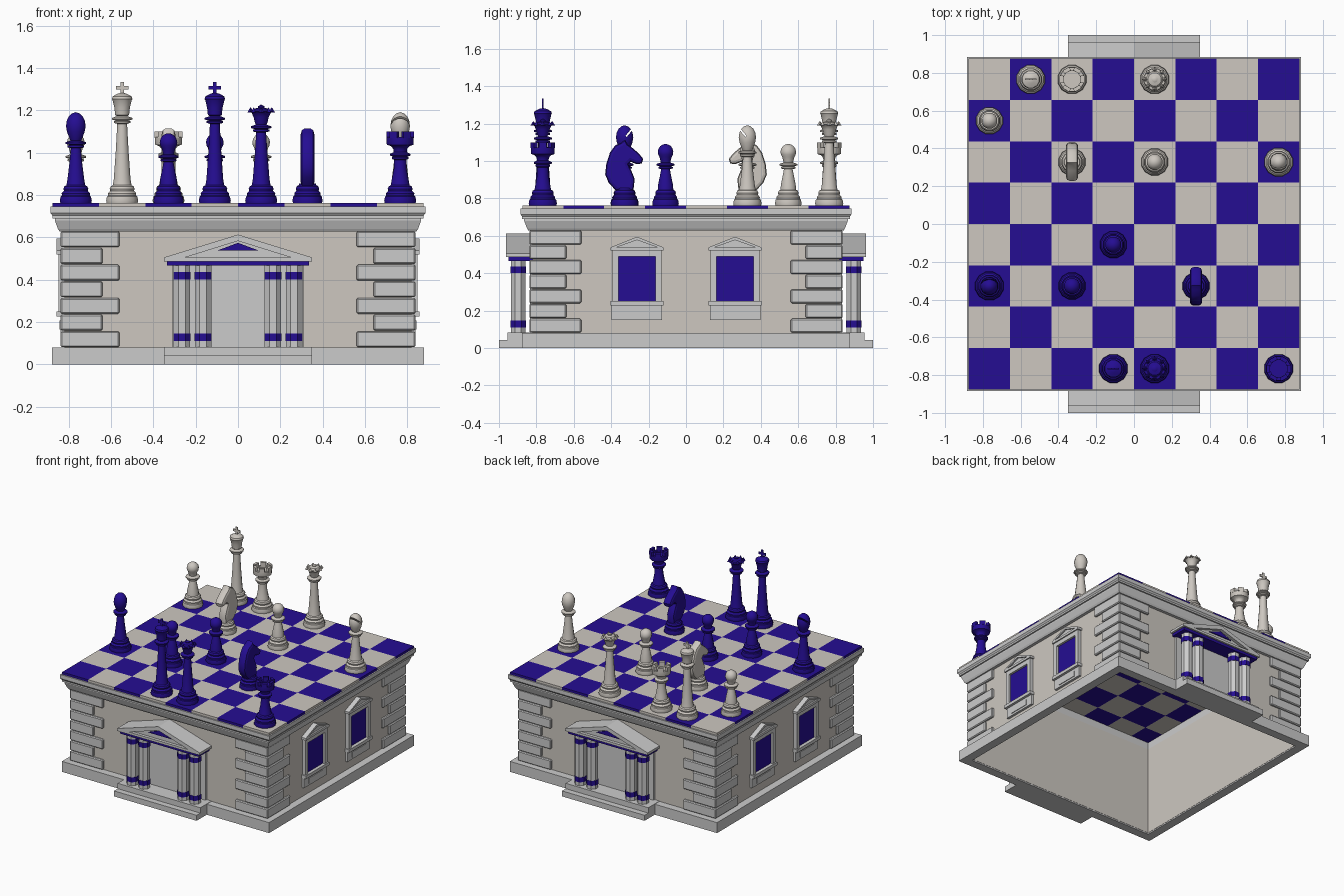
import bpy, bmesh
from math import pi, cos, sin, radians, sqrt
from mathutils import Matrix, Vector

if "Cube" in bpy.data.objects:
    bpy.data.objects.remove(bpy.data.objects["Cube"])


def material(name, rgb):
    m = bpy.data.materials.new(name)
    m.diffuse_color = (*rgb, 1)
    m.use_nodes = True
    m.node_tree.nodes["Principled BSDF"].inputs["Base Color"].default_value = m.diffuse_color
    return m


BLUE = material("blue", (0.018, 0.004, 0.29))
CREAM = material("cream", (0.61, 0.575, 0.53))


def box(bm, x0, x1, y0, y1, z0, z1):
    m = Matrix.Translation(((x0 + x1) / 2, (y0 + y1) / 2, (z0 + z1) / 2))
    bmesh.ops.create_cube(bm, size=1, matrix=m @ Matrix.Diagonal((x1 - x0, y1 - y0, z1 - z0, 1)))


def prism(bm, pts, a, b, axis):
    put = (lambda p, t: (p[0], t, p[1])) if axis == "y" else (lambda p, t: (p[0], p[1], t))
    lo, hi = ([bm.verts.new(put(p, t)) for p in pts] for t in (a, b))
    bm.faces.new(lo)
    bm.faces.new(hi[::-1])
    for i in range(len(pts)):
        j = (i + 1) % len(pts)
        bm.faces.new((lo[i], lo[j], hi[j], hi[i]))


def lathe(bm, prof, n=12, closed=False, cx=0, cy=0):
    # revolve (radius, height) points; half-step phase puts flat sides on the axes
    rings = []
    for r, z in prof:
        if r == 0:
            rings.append([bm.verts.new((cx, cy, z))] * n)
        else:
            rings.append([bm.verts.new((cx + r * cos(2 * pi * (k + .5) / n),
                                        cy + r * sin(2 * pi * (k + .5) / n), z)) for k in range(n)])
    for i in range(len(rings) if closed else len(rings) - 1):
        a, b = rings[i], rings[(i + 1) % len(rings)]
        for k in range(n):
            q = list(dict.fromkeys((a[k], a[(k + 1) % n], b[(k + 1) % n], b[k])))
            bm.faces.new(q)


def finish(name, bm, mat=None, loc=(0, 0, 0), rot=0, smooth=False):
    bmesh.ops.recalc_face_normals(bm, faces=bm.faces)
    me = bpy.data.meshes.new(name)
    bm.to_mesh(me)
    bm.free()
    ob = bpy.data.objects.new(name, me)
    bpy.context.collection.objects.link(ob)
    ob.location = loc
    ob.rotation_euler.z = rot
    if mat:
        me.materials.append(mat)
    bpy.ops.object.select_all(action='DESELECT')
    ob.select_set(True)
    bpy.context.view_layer.objects.active = ob
    if smooth:
        bpy.ops.object.shade_smooth_by_angle(angle=radians(35))
    return ob


def square_ring(name, prof, mat=None):
    bm = bmesh.new()
    lathe(bm, [(h * sqrt(2), z) for h, z in prof], 4, True)
    finish(name, bm, mat)


# hollow building: plinth, walls, stepped cornice
square_ring("plinth", [(.81, 0), (.877, 0), (.877, .08), (.81, .08)])
square_ring("walls", [(.808, .01), (.82, .01), (.82, .69), (.808, .69)], CREAM)
square_ring("cornice", [(.809, .627), (.842, .627), (.85, .64), (.865, .68), (.865, .69), (.876, .69),
                        (.876, .703), (.885, .715), (.885, .745), (.809, .745)])

# chequered board
S = 1.75 / 8
for parity, mat in enumerate((BLUE, CREAM)):
    bm = bmesh.new()
    for i in range(8):
        for j in range(8):
            if (i + j) % 2 == parity:
                box(bm, (i - 4) * S, (i - 3) * S, (j - 4) * S, (j - 3) * S, .744, .763)
    finish(("dark" if parity == 0 else "light") + "_squares", bm, mat)

# corner stones, alternately long and short
bm = bmesh.new()
row = .55 / 7
for k in range(7):
    o, i, e = .838, .815, (.56 if k % 2 == 0 else .64)
    for sx in (1, -1):
        for sy in (1, -1):
            L = [(o, o), (e, o), (e, i), (i, i), (i, e), (o, e)]
            prism(bm, [(x * sx, y * sy) for x, y in L], .08 + k * row + .002, .08 + (k + 1) * row - .002, "z")
quoins = finish("corner_stones", bm)
bev = quoins.modifiers.new("bevel", 'BEVEL')
bev.width, bev.segments = .006, 1

# porches at front and back
for side, rot in (("front", 0), ("back", pi)):
    bm = bmesh.new()
    box(bm, -.35, .35, -1, -.82, 0, .042)
    box(bm, -.35, .35, -.955, -.82, .042, .083)
    finish(side + "_steps", bm, rot=rot)
    bm = bmesh.new()
    box(bm, -.31, .31, -.835, -.815, .08, .47)
    finish(side + "_door_panel", bm, rot=rot)
    cols, bands = bmesh.new(), bmesh.new()
    for x in (-.265, -.165, .165, .265):
        lathe(cols, [(0, .08), (.042, .08), (.042, .468), (0, .468)], 8, cx=x, cy=-.897)
        for z in (.11, .40):
            lathe(bands, [(0, z), (.044, z), (.044, z + .037), (0, z + .037)], 8, cx=x, cy=-.897)
    finish(side + "_columns", cols, rot=rot)
    finish(side + "_column_bands", bands, BLUE, rot=rot)
    bm = bmesh.new()
    box(bm, -.335, .335, -.95, -.82, .466, .487)
    prism(bm, [(-.1, .537), (.1, .537), (0, .574)], -.948, -.9, "y")
    finish(side + "_blue_trim", bm, BLUE, rot=rot)
    bm = bmesh.new()
    box(bm, -.35, .35, -.963, -.82, .487, .505)
    prism(bm, [(-.34, .505), (.34, .505), (0, .605)], -.94, -.82, "y")
    prism(bm, [(-.35, .505), (-.25, .505), (0, .583), (.25, .505), (.35, .505), (0, .613)], -.963, -.82, "y")
    finish(side + "_pediment", bm, rot=rot)

# two windows on each side
for side, rot in (("right", pi / 2), ("left", -pi / 2)):
    stone, glass = bmesh.new(), bmesh.new()
    for c in (-.262, .262):
        for s in (-1, 1):
            x0, x1 = sorted((c + s * .1, c + s * .132))
            box(stone, x0, x1, -.848, -.815, .25, .52)
        box(stone, c - .132, c + .132, -.848, -.815, .488, .52)
        box(stone, c - .142, c + .142, -.857, -.815, .52, .538)
        prism(stone, [(c - .125, .538), (c + .125, .538), (c, .585)], -.845, -.815, "y")
        prism(stone, [(c - .142, .538), (c - .11, .538), (c, .577), (c + .11, .538), (c + .142, .538),
                      (c, .595)], -.857, -.815, "y")
        box(stone, c - .142, c + .142, -.857, -.815, .226, .25)
        box(stone, c - .135, c + .135, -.838, -.815, .15, .226)
        box(stone, c - .083, c + .083, -.843, -.815, .165, .207)
        box(glass, c - .102, c + .102, -.832, -.815, .248, .49)
    finish(side + "_window_frames", stone, rot=rot)
    finish(side + "_window_panes", glass, BLUE, rot=rot)

# chess piece profiles, heights measured from the board
BASE = [(0, 0), (.076, 0), (.078, .012), (.074, .03), (.068, .034), (.069, .045), (.058, .056),
        (.061, .066), (.056, .078), (.046, .083)]


def stem(z, r=.024, w=.05):
    # tapering shaft ending in a double collar
    return [(.041, .11), (.031, .11 + (z - .11) * .5), (r, z - .012), (w * .8, z - .008), (w * .8, z),
            (r + .006, z + .003), (w, z + .008), (w, z + .016), (r + .002, z + .024)]


HEAD = {
    "pawn": stem(.205) + [(.043 * sin(a), .285 - .043 * cos(a)) for a in (.9, 1.25, 1.6, 2, 2.4, 2.8)] + [(0, .328)],
    "rook": stem(.215, .03) + [(.034, .255), (.046, .268), (.064, .274), (.066, .28), (.066, .31),
                               (.046, .31), (.046, .30), (0, .30)],
    "bishop": stem(.27) + [(.03, .302), (.043, .335), (.048, .362), (.044, .388), (.034, .408),
                           (.019, .422), (0, .428)],
    "queen": stem(.345) + [(.031, .38), (.037, .405), (.047, .425), (.058, .432), (.044, .434), (.036, .444),
                           (.015, .449), (.016, .456), (0, .464)],
    "king": stem(.385) + [(.034, .415), (.038, .45), (.047, .485), (.05, .49), (.046, .503), (.02, .516), (0, .52)],
    "knight": [(.04, .092), (0, .094)],
}
HORSE = [(-.045, .08), (-.083, .12), (-.102, .165), (-.096, .22), (-.077, .28), (-.05, .318), (-.02, .332),
         (.002, .348), (.014, .325), (.045, .302), (.078, .272), (.097, .248), (.09, .225), (.065, .222),
         (.032, .235), (.018, .22), (.034, .185), (.052, .14), (.045, .08)]


def piece(kind, col, row_, mat, facing):
    name = ("dark_" if mat is BLUE else "light_") + kind
    loc = Vector(((col - 3.5) * S, (row_ - 3.5) * S, .763))
    bm = bmesh.new()
    k = .94 if kind in ("pawn", "knight") else 1
    lathe(bm, [(r * k, z) for r, z in BASE] + HEAD[kind])
    for n in range(6 if kind == "rook" else 8 if kind == "queen" else 0):
        turn = Matrix.Rotation(2 * pi * n / (6 if kind == "rook" else 8), 4, 'Z')
        if kind == "rook":      # battlements
            m = turn @ Matrix.Translation((.055, 0, .322)) @ Matrix.Diagonal((.02, .04, .03, 1))
            bmesh.ops.create_cube(bm, size=1, matrix=m)
        else:                   # coronet points
            bmesh.ops.create_cone(bm, cap_ends=True, segments=4, radius1=.015, radius2=.002, depth=.022,
                                  matrix=turn @ Matrix.Translation((.05, 0, .438)))
    if kind == "king":          # cross finial
        box(bm, -.009, .009, -.004, .004, .51, .571)
        box(bm, -.03, .03, -.004, .004, .534, .551)
    ob = finish(name, bm, mat, loc, smooth=True)
    if kind == "bishop":        # slanted slit in the head
        cut = bmesh.new()
        m = Matrix.Translation((0, facing * .03, .395)) @ Matrix.Rotation(facing * radians(50), 4, 'X')
        bmesh.ops.create_cube(cut, size=1, matrix=m @ Matrix.Diagonal((.2, .07, .009, 1)))
        cutter = finish("slit_cutter", cut, loc=loc)
        cutter.hide_render = True
        mod = ob.modifiers.new("slit", 'BOOLEAN')
        mod.operation, mod.object, mod.solver = 'DIFFERENCE', cutter, 'EXACT'
        bpy.context.view_layer.update()
        bpy.context.view_layer.objects.active = ob
        bpy.ops.object.modifier_move_to_index(modifier="slit", index=0)
        bpy.ops.object.modifier_apply(modifier="slit")
        bpy.data.objects.remove(cutter)
    if kind == "knight":        # horse head from a rounded side outline
        cu = bpy.data.curves.new(name + "_head", 'CURVE')
        cu.dimensions, cu.fill_mode = '2D', 'BOTH'
        cu.extrude, cu.bevel_depth, cu.bevel_resolution, cu.offset = .014, .018, 1, -.016
        sp = cu.splines.new('POLY')
        sp.points.add(len(HORSE) - 1)
        for p, (f, z) in zip(sp.points, HORSE):
            p.co = (f, z, 0, 1)
        sp.use_cyclic_u = True
        cu.materials.append(mat)
        head = bpy.data.objects.new(name + "_head", cu)
        bpy.context.collection.objects.link(head)
        head.location, head.rotation_euler = loc, (pi / 2, 0, facing * pi / 2)
        bpy.ops.object.select_all(action='DESELECT')
        head.select_set(True)
        bpy.context.view_layer.objects.active = head
        bpy.ops.object.convert(target='MESH')
        bpy.ops.object.shade_smooth_by_angle(angle=radians(35))


# game position
for kind, c, r in (("king", 1, 7), ("rook", 2, 7), ("queen", 4, 7), ("pawn", 0, 6), ("knight", 2, 5),
                   ("pawn", 4, 5), ("bishop", 7, 5)):
    piece(kind, c, r, CREAM, -1)
for kind, c, r in (("pawn", 3, 3), ("bishop", 0, 2), ("pawn", 2, 2), ("knight", 5, 2), ("king", 3, 0),
                   ("queen", 4, 0), ("rook", 7, 0)):
    piece(kind, c, r, BLUE, 1)
